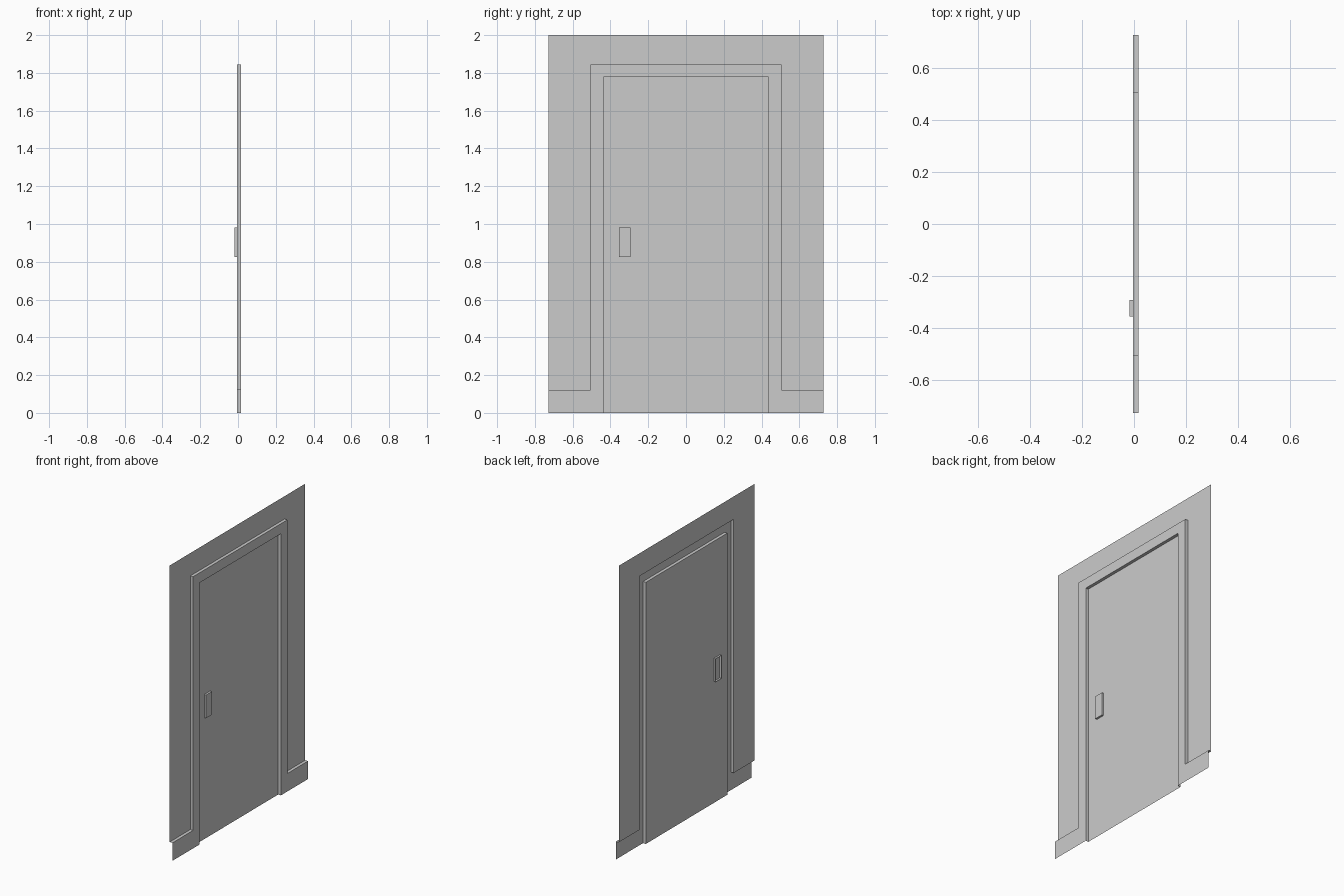
import bpy

cube = bpy.data.objects.get("Cube")
if cube:
    bpy.data.objects.remove(cube, do_unlink=True)

# Single plain grey finish
grey = bpy.data.materials.new("plain grey")
grey.use_nodes = True
colour = (0.6, 0.6, 0.6, 1)
grey.diffuse_color = colour
grey.node_tree.nodes["Principled BSDF"].inputs["Base Color"].default_value = colour

# Key dimensions
BACK, FRONT = -0.004, 0.017          # wall plane and trim plane
WALL, TOP = 0.727, 2.0               # wall half width and height
FRAME, FRAME_TOP = 0.506, 1.845      # outer edge of the door frame
DOOR, DOOR_TOP = 0.437, 1.777        # door leaf
SKIRT = 0.122                        # skirting height


def make(name, verts, faces):
    mesh = bpy.data.meshes.new(name)
    mesh.from_pydata(verts, [], faces)
    mesh.materials.append(grey)
    obj = bpy.data.objects.new(name, mesh)
    bpy.context.collection.objects.link(obj)
    return obj


def sheet(name, outline, x):
    """Flat panel facing +x from a (y, z) outline."""
    return make(name, [(x, y, z) for y, z in outline], [range(len(outline))])


def strip(name, path, x0, x1):
    """Band joining two depths along a (y, z) path."""
    n = len(path)
    verts = [(x, y, z) for x in (x0, x1) for y, z in path]
    return make(name, verts, [(i, i + 1, n + i + 1, n + i) for i in range(n - 1)])


def arch(half, bottom, top):
    """Left foot, over the head, right foot."""
    return [(-half, bottom), (-half, top), (half, top), (half, bottom)]


# Edge paths shared by the panels
outer = [(-WALL, SKIRT)] + arch(FRAME, SKIRT, FRAME_TOP) + [(WALL, SKIRT)]
inner = arch(DOOR, 0, DOOR_TOP)

# Wall, door leaf, and the frame with its skirting boards
sheet("wall", outer + [(WALL, TOP), (-WALL, TOP)], BACK)
sheet("door_leaf", inner[::-1], BACK)
sheet("frame_and_skirting",
      [(-WALL, 0)] + inner + [(WALL, 0)] + outer[::-1], FRONT)

# Returns between the wall plane and the trim plane
strip("trim_outer_edge", outer[::-1], BACK, FRONT)
strip("door_reveal", inner, BACK, FRONT)

# Handle block through the leaf, open at the back
y0, y1, z0, z1 = -0.356, -0.293, 0.825, 0.982
plate = [(y0, z0), (y1, z0), (y1, z1), (y0, z1)]
sheet("handle_face", plate, 0.0095)
strip("handle_sides", (plate + plate[:1])[::-1], -0.0175, 0.0095)
